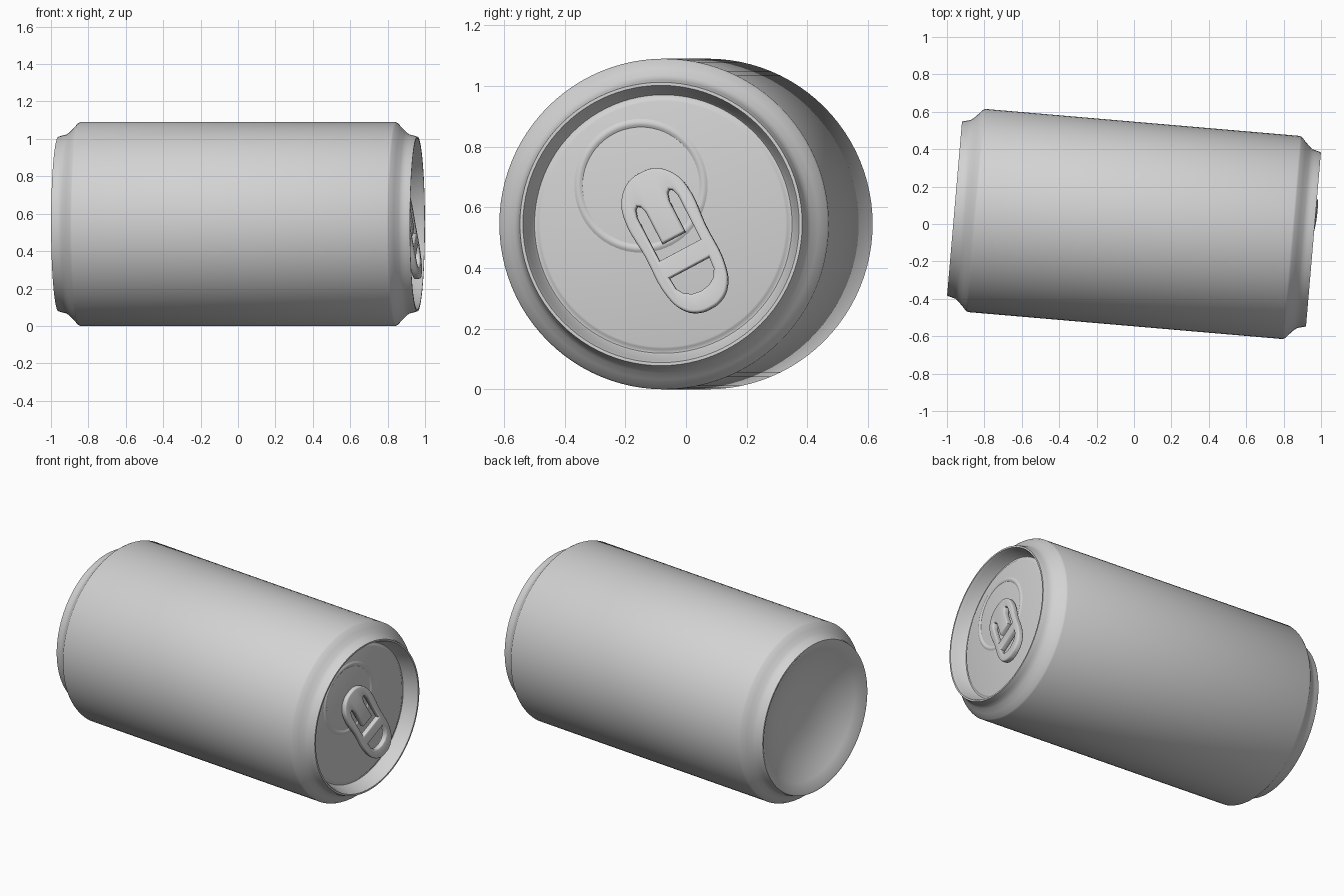
import bpy, bmesh, math
from mathutils import Matrix, Vector

if "Cube" in bpy.data.objects:
    bpy.data.objects.remove(bpy.data.objects["Cube"])

R = 0.545                      # body radius
TILT = math.radians(4.9)       # yaw of the lying can
c, s = math.cos(TILT), math.sin(TILT)
# can frame: local z = can axis, local y = world up
WORLD = Matrix(((s, 0, c, 0), (c, 0, -s, 0), (0, 1, 0, R), (0, 0, 0, 1)))

metal = bpy.data.materials.new("bare aluminium")
metal.diffuse_color = (0.65, 0.65, 0.65, 1)
metal.use_nodes = True
metal.node_tree.nodes["Principled BSDF"].inputs["Base Color"].default_value = metal.diffuse_color


def add_object(name, bm, matrix, angle=40):
    me = bpy.data.meshes.new(name)
    bm.transform(matrix)
    bm.to_mesh(me)
    bm.free()
    me.materials.append(metal)
    me.shade_smooth()
    me.set_sharp_from_angle(angle=math.radians(angle))
    ob = bpy.data.objects.new(name, me)
    bpy.context.collection.objects.link(ob)
    return ob


def lathe(name, profile, offset=(0, 0, 0), n=96, angle=40):
    """Revolve (radius, height) points around the can axis."""
    bm = bmesh.new()
    rings = []
    for r, a in profile:
        if r == 0:
            rings.append([bm.verts.new((0, 0, a))] * n)
        else:
            rings.append([bm.verts.new((r * math.cos(2 * math.pi * i / n),
                                        r * math.sin(2 * math.pi * i / n), a))
                          for i in range(n)])
    for lo, hi in zip(rings, rings[1:]):
        for i in range(n):
            j = (i + 1) % n
            quad = [lo[i], lo[j], hi[j], hi[i]]
            bm.faces.new(list(dict.fromkeys(quad)))
    return add_object(name, bm, WORLD @ Matrix.Translation(offset), angle)


# body with tapered shoulder and neck at both ends
half = [(0.545, 0.845), (0.540, 0.855), (0.513, 0.880), (0.490, 0.903),
        (0.479, 0.918), (0.475, 0.935), (0.467, 0.963)]
lathe("can_body", [(r, -a) for r, a in reversed(half)] + half, angle=50)

# concave base
dome = [(0.457 * t / 8, -0.963 + 0.13 * (1 - (t / 8) ** 2.5)) for t in range(9)]
lathe("base_dome", dome + [(0.467, -0.963)])

# recessed lid: rim, sloped wall, small countersink, flat panel
LID = 0.885
lathe("lid", [(0.467, 0.963), (0.457, 0.963), (0.449, 0.945), (0.432, 0.885),
              (0.426, 0.877), (0.419, 0.877), (0.412, LID - 0.002),
              (0.405, LID), (0, LID)], angle=50)

# embossed ring around the opening
lathe("opening_ring", [(0.222, LID - 0.001), (0.214, LID + 0.004), (0.207, LID + 0.006),
                       (0.200, LID + 0.004), (0.192, LID - 0.001)],
      offset=(-0.073, 0.126, 0), n=64)

# pull tab: flat outline with a U slot and a finger hole, rounded edges
curve = bpy.data.curves.new("tab_outline", 'CURVE')
curve.dimensions = '2D'
curve.fill_mode = 'BOTH'
curve.extrude = 0.009
curve.bevel_depth = 0.009
curve.bevel_resolution = 2
curve.resolution_u = 5


def loop(points, handle):
    """Closed spline from half an outline mirrored across the tab's axis."""
    mirrored = [(x, -y) for x, y in reversed(points) if y != 0]
    pts = points + mirrored
    sp = curve.splines.new('BEZIER')
    sp.bezier_points.add(len(pts) - 1)
    for bp, (x, y) in zip(sp.bezier_points, pts):
        bp.co = (x, y, 0)
        bp.handle_left_type = bp.handle_right_type = handle
    sp.use_cyclic_u = True


loop([(-0.246, 0), (-0.238, 0.045), (-0.200, 0.088), (-0.145, 0.108), (0.0, 0.104),
      (0.155, 0.099), (0.212, 0.075), (0.240, 0.038), (0.246, 0)], 'AUTO')
loop([(-0.02, 0.034), (-0.13, 0.034), (-0.160, 0.043), (-0.172, 0.060), (-0.160, 0.077),
      (-0.13, 0.086), (0.045, 0.086)], 'VECTOR')
loop([(0.092, 0.084), (0.145, 0.080), (0.175, 0.062), (0.192, 0.035), (0.198, 0)], 'VECTOR')

helper = bpy.data.objects.new("tab_outline", curve)
bpy.context.collection.objects.link(helper)
bpy.context.view_layer.update()
flat = bpy.data.meshes.new_from_object(
    helper.evaluated_get(bpy.context.evaluated_depsgraph_get()))
bpy.data.objects.remove(helper)
bm = bmesh.new()
bm.from_mesh(flat)
bpy.data.meshes.remove(flat)
bmesh.ops.remove_doubles(bm, verts=bm.verts, dist=0.0002)
bmesh.ops.recalc_face_normals(bm, faces=bm.faces)
place = (Matrix.Translation((0.045, -0.056, 0.924))
         @ Matrix.Rotation(math.radians(-62), 4, 'Z')
         @ Matrix.Rotation(math.radians(-7), 4, 'Y'))
add_object("pull_tab", bm, WORLD @ place)

# rivet holding the tab's tongue to the lid
lathe("tab_rivet", [(0.026, LID - 0.002), (0.026, 0.916), (0, 0.918)],
      offset=(0.017, -0.003, 0), n=24)
